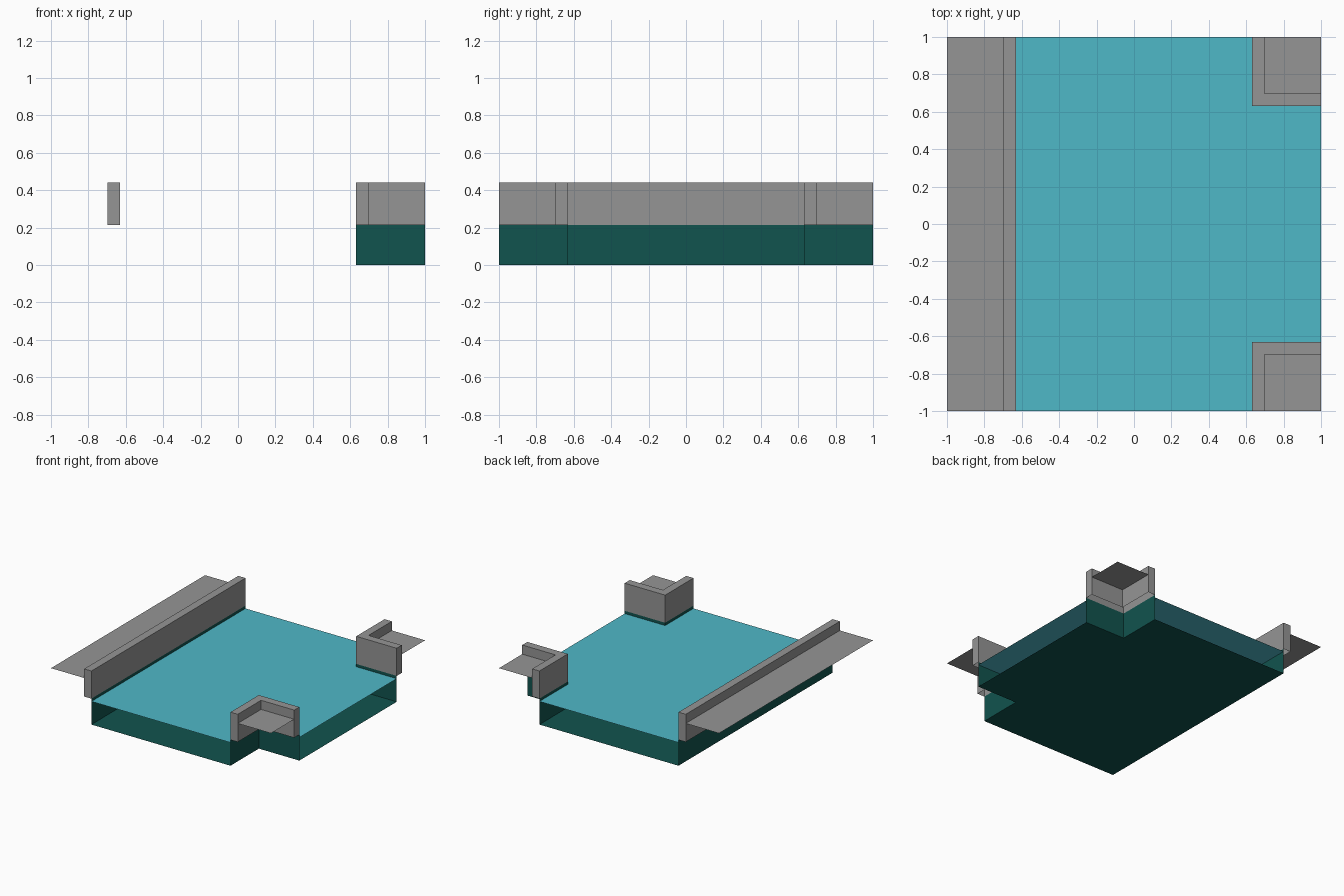
import bpy, bmesh

if "Cube" in bpy.data.objects:
    bpy.data.objects.remove(bpy.data.objects["Cube"])

INNER, OUTER, EDGE = 0.632, 0.698, 1.0      # kerb faces and tile border
WATER_Z, KERB_Z, GROUND_Z, TOP_Z = 0.19, 0.213, 0.365, 0.44


def material(name, rgb):
    m = bpy.data.materials.new(name)
    m.diffuse_color = (*rgb, 1.0)
    m.use_nodes = True
    m.node_tree.nodes["Principled BSDF"].inputs["Base Color"].default_value = m.diffuse_color
    return m


STONE = material("grey stone", (0.30, 0.30, 0.30))
WATER = material("turquoise water", (0.078, 0.48, 0.575))
BASIN = material("dark teal basin", (0.0056, 0.087, 0.077))


def finish(bm, name, mat):
    me = bpy.data.meshes.new(name)
    bm.to_mesh(me)
    bm.free()
    me.materials.append(mat)
    ob = bpy.data.objects.new(name, me)
    bpy.context.collection.objects.link(ob)
    return ob


def sheet(name, outline, z, mat):
    """Flat polygon facing up, outline counter-clockwise."""
    bm = bmesh.new()
    bm.faces.new([bm.verts.new((x, y, z)) for x, y in outline])
    return finish(bm, name, mat)


def strips(name, paths, z0, z1, mat, cap=False):
    """Vertical walls along paths; a capped path is closed and gets a top."""
    bm = bmesh.new()
    for path in paths:
        low = [bm.verts.new((x, y, z0)) for x, y in path]
        high = [bm.verts.new((x, y, z1)) for x, y in path]
        n = len(path)
        for i in range(n if cap else n - 1):
            j = (i + 1) % n
            bm.faces.new((low[i], low[j], high[j], high[i]))
        if cap:
            bm.faces.new(high)
    return finish(bm, name, mat)


def rect(x0, y0, x1, y1):
    return [(x0, y0), (x1, y0), (x1, y1), (x0, y1)]


def flip(path):
    """Mirror a path front to back, keeping its winding."""
    return [(x, -y) for x, y in reversed(path)]


# Water and floor share an outline with two notched corners
pool = [(-INNER, -EDGE), (INNER, -EDGE), (INNER, -INNER), (EDGE, -INNER),
        (EDGE, INNER), (INNER, INNER), (INNER, EDGE), (-INNER, EDGE)]
sheet("water_surface", pool, WATER_Z, WATER)
sheet("basin_floor", pool, 0.0, BASIN)

# Submerged walls below the kerbs
notch = [(INNER, EDGE), (INNER, INNER), (EDGE, INNER)]
strips("basin_walls", [[(-INNER, -EDGE), (-INNER, EDGE)], notch, flip(notch)],
       0.0, KERB_Z, BASIN)

# Long kerb and the ground behind it
strips("long_kerb", [rect(-OUTER, -EDGE, -INNER, EDGE)], KERB_Z, TOP_Z, STONE, True)
sheet("long_ground", rect(-EDGE, -EDGE, -OUTER, EDGE), GROUND_Z, STONE)

# L-shaped corner kerbs with small ground patches
ell = [(INNER, INNER), (EDGE, INNER), (EDGE, OUTER), (OUTER, OUTER),
       (OUTER, EDGE), (INNER, EDGE)]
patch = rect(OUTER, OUTER, EDGE, EDGE)
for side, place in (("back", list), ("front", flip)):
    strips(side + "_corner_kerb", [place(ell)], KERB_Z, TOP_Z, STONE, True)
    sheet(side + "_corner_ground", place(patch), GROUND_Z, STONE)
